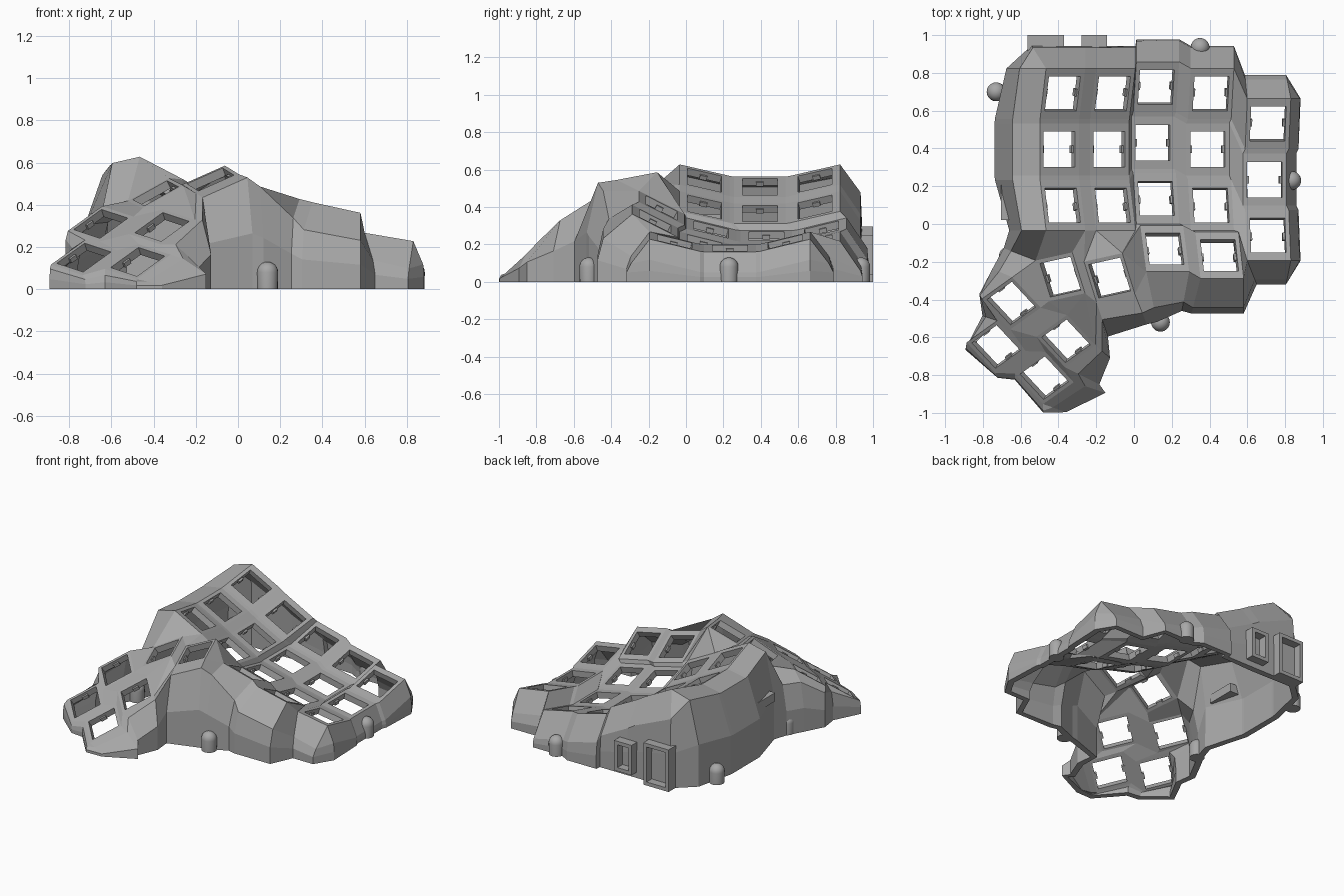
import bpy, bmesh, math
from mathutils import Vector, Matrix

cube = bpy.data.objects.get("Cube")
if cube:
    bpy.data.objects.remove(cube, do_unlink=True)

grey = bpy.data.materials.new("plain grey")
grey.use_nodes = True
COLOR = (0.39, 0.39, 0.39, 1)
grey.diffuse_color = COLOR
grey.node_tree.nodes["Principled BSDF"].inputs["Base Color"].default_value = COLOR

HOLE, THICK = 0.094, 0.042


def make_object(name, bm):
    mesh = bpy.data.meshes.new(name)
    bm.to_mesh(mesh)
    bm.free()
    mesh.materials.append(grey)
    obj = bpy.data.objects.new(name, mesh)
    bpy.context.collection.objects.link(obj)
    return obj


def add_box(bm, centre, size, rot=None):
    m = Matrix.Translation(centre) @ (rot or Matrix()) @ Matrix.Diagonal((*size, 1))
    bmesh.ops.create_cube(bm, size=1, matrix=m)


# Socket placement: name -> centre, right axis, up axis
sockets = {}


def place(name, centre, right, up):
    right = Vector(right).normalized()
    up = Vector(up)
    up = (up - right * up.dot(right)).normalized()
    sockets[name] = (Vector(centre), right, up)


# Finger columns: x, middle y, middle z, sideways slope, number of rows
columns = [(-.395, .395, .508, -.52, 3), (-.13, .395, .365, -.52, 3),
           (.10, .43, .245, -.26, 4), (.39, .395, .175, -.22, 4),
           (.692, .235, .18, -.17, 3)]
# Rows: offset along the column, lift, pitch
row_table = ((.295, .035, .23), (0, 0, 0), (-.295, .035, -.23), (-.56, .15, -.48))
for c, (x, y, z, slope, rows) in enumerate(columns):
    for r in range(rows):
        d, lift, pitch = row_table[r]
        place(f"c{c}r{r}", (x + .2 * d * d, y + d, z + lift),
              (1, 0, slope), (.4 * d, 1, pitch))

# Thumb cluster
place("t1", (-.13, -.285, .52), (.18, .04, .08), (-.04, .18, .04))
place("t2", (-.39, -.28, .455), (.18, .04, .1), (-.04, .19, .04))
for name, spot in {"t3": (-.65, -.42, .31), "t4": (-.36, -.62, .295),
                   "t5": (-.73, -.65, .15), "t6": (-.475, -.815, .13)}.items():
    place(name, spot, (.14, -.15, -.046), (.11, .11, .098))

# Socket frames: a flat ring around each square hole
shell = bmesh.new()
corner = {}
SIGNS = {"LB": (-1, 1), "RB": (1, 1), "RF": (1, -1), "LF": (-1, -1)}
LOOP = list(SIGNS)
for name, (centre, right, up) in sockets.items():
    half_x, half_y = (.117, .138) if name[0] == "c" else (.113, .115)
    inner = {}
    for tag, (sx, sy) in SIGNS.items():
        corner[name + tag] = shell.verts.new(
            centre + right * sx * half_x + up * sy * half_y)
        inner[tag] = shell.verts.new(centre + (right * sx + up * sy) * HOLE)
    for a, b in zip(LOOP, LOOP[1:] + LOOP[:1]):
        shell.faces.new((corner[name + a], corner[name + b], inner[b], inner[a]))


def web(text):
    shell.faces.new([corner[t] for t in text.split()])


def join_side(a, b):
    web(f"{a}RB {b}LB {b}LF {a}RF")


def join_down(a, b):
    web(f"{a}LF {a}RF {b}RB {b}LB")


# Webs between neighbouring finger sockets
for c, col in enumerate(columns):
    for r in range(col[4]):
        here, side = f"c{c}r{r}", f"c{c+1}r{r}"
        below, diag = f"c{c}r{r+1}", f"c{c+1}r{r+1}"
        if side in sockets:
            join_side(here, side)
        if below in sockets:
            join_down(here, below)
        if below in sockets and diag in sockets:
            web(f"{here}RF {side}LF {diag}LB {below}RB")

# Webs in and around the thumb cluster
join_side("t2", "t1")
join_side("t3", "t4")
join_side("t5", "t6")
join_down("t3", "t5")
join_down("t4", "t6")
for text in ("t3RF t4LF t6LB t5RB", "t2LB t2LF t3RB t3LB", "t2LF t4LB t3RB",
             "t2LF t2RF t4LB", "t2RF t4RB t4LB", "t2RF t1LF t4RB",
             "c3r2RF c4r2LF c3r3RB", "c3r3RB c4r2LF c3r3RF",
             "c1r2RF c2r2LF c2r3LB", "c1r2RF c2r3LB t1RB", "t1RB c2r3LB c2r3LF",
             "t1RB c2r3LF t1RF", "t1RB c1r2LF c1r2RF", "t1RB t1LB c1r2LF",
             "c1r2LF t1LB c0r2RF", "t1LB t2RB c0r2RF", "t2RB t2LB c0r2LF c0r2RF"):
    web(text)

# Outer walls: corner, outward shift of the shoulder, its drop, flare of the foot
rim = [("c0r2LF", -.13, 0, .03, 1.5)]
rim += [(f"c0r{r}{t}", -.145, 0, .025, 1.65) for r, t in
        ((2, "LB"), (1, "LF"), (1, "LB"), (0, "LF"))]
rim += [("c0r0LB", -.14, 0, .04, 1.5), ("c0r0LB", -.07, .11, .15, 1.1)]
rim += [(f"c{c}r0{t}", 0, .11, .16, 1.08) for c in range(4) for t in ("LB", "RB")][1:]
rim += [("c4r0LB", -.01, .1, .13, 1.25), ("c4r0RB", -.02, .1, .13, 1.25)]
rim += [(f"c4r{r}{t}", .047, 0, .11, 1.1) for r in range(3) for t in ("RB", "RF")]
rim += [("c4r2RF", -.02, -.1, .13, 1.25), ("c4r2LF", .04, -.1, .13, 1.25),
        ("c3r3RF", 0, -.155, .13, 1.2), ("c3r3LF", -.04, -.155, .13, 1.2),
        ("c2r3RF", -.03, -.16, .09, 1.3), ("c2r3LF", .04, -.19, 0, 1.4),
        ("t1RF", .04, -.1, .015, 1.6), ("t1LF", .03, -.09, .02, 2),
        ("t4RB", .035, -.03, 0, 2.2), ("t4RF", .07, -.035, 0, 2.6),
        ("t6RB", .06, -.02, .02, 2.8), ("t6RF", .05, -.018, .01, 2.4),
        ("t6RF", 0, -.035, .01, 1.3), ("t6LF", 0, -.025, .03, 1.3),
        ("t5RF", .01, -.02, .02, 1.3), ("t5LF", -.005, -.03, .02, 1.3),
        ("t5LB", -.06, .02, .04, 1.3), ("t3LF", -.01, .02, .04, 1.3),
        ("t3LB", -.07, .03, .06, 1.5), ("t2LB", -.13, .05, .08, 1.3)]
rings = []
for tag, dx, dy, drop, flare in rim:
    top = corner[tag]
    x, y, z = top.co
    shoulder = (x + dx, y + dy, z - drop)
    foot = (x + dx * flare, y + dy * flare, 0)
    hip = (foot[0], foot[1], shoulder[2] * .5)
    rings.append([top] + [shell.verts.new(p) for p in (shoulder, hip, foot)])
for a, b in zip(rings, rings[1:] + rings[:1]):
    for i in range(3):
        shell.faces.new(list(dict.fromkeys((a[i], b[i], b[i + 1], a[i + 1]))))

# Point all faces outward, thicken inward and level the underside
bmesh.ops.recalc_face_normals(shell, faces=shell.faces)
shell.normal_update()
if sum(f.normal.z * f.calc_area() for f in shell.faces) < 0:
    bmesh.ops.reverse_faces(shell, faces=shell.faces)
case = make_object("case_shell", shell)
mod = case.modifiers.new("thickness", 'SOLIDIFY')
mod.thickness = THICK
mod.offset = -1
solid = bpy.data.meshes.new_from_object(case.evaluated_get(bpy.context.evaluated_depsgraph_get()))
case.modifiers.clear()
case.data = solid
for v in solid.vertices:
    v.co.z = max(v.co.z, 0)

# Clip nubs inside every socket
nubs = bmesh.new()
for centre, right, up in sockets.values():
    normal = right.cross(up)
    rot = Matrix((right, up, normal)).transposed().to_4x4()
    for s in (-1, 1):
        add_box(nubs, centre + right * s * HOLE - normal * .03, (.024, .04, .024), rot)
make_object("socket_nubs", nubs)

# Small controller bracket on the inside of the tall side wall
bracket = bmesh.new()
add_box(bracket, (-.66, .12, .33), (.09, .2, .06))
make_object("controller_bracket", bracket)

# Rounded screw posts at the foot of the walls
posts = bmesh.new()
for x, y in ((-.73, .70), (.35, .935), (.835, .23), (.14, -.52), (-.665, -.17)):
    result = bmesh.ops.create_uvsphere(posts, u_segments=20, v_segments=12, radius=.05)
    for v in result["verts"]:
        v.co.z = v.co.z + .08 if v.co.z > -.001 else 0
        v.co += Vector((x, y, 0))
posts_obj = make_object("screw_posts", posts)
for p in posts_obj.data.polygons:
    p.use_smooth = True
posts_obj.data.set_sharp_from_angle(angle=math.radians(40))

# Open rectangular connector frames on the back wall
ports = bmesh.new()
for x, width, low, high in ((-.467, .195, 0, .295), (-.21, .135, .04, .25)):
    mid, t, depth, y = (low + high) / 2, .025, .09, .955
    for s in (-1, 1):
        add_box(ports, (x + s * (width - t) / 2, y, mid), (t, depth, high - low))
        add_box(ports, (x, y, mid + s * (high - low - t) / 2), (width - 2 * t, depth, t))
make_object("connector_frames", ports)
